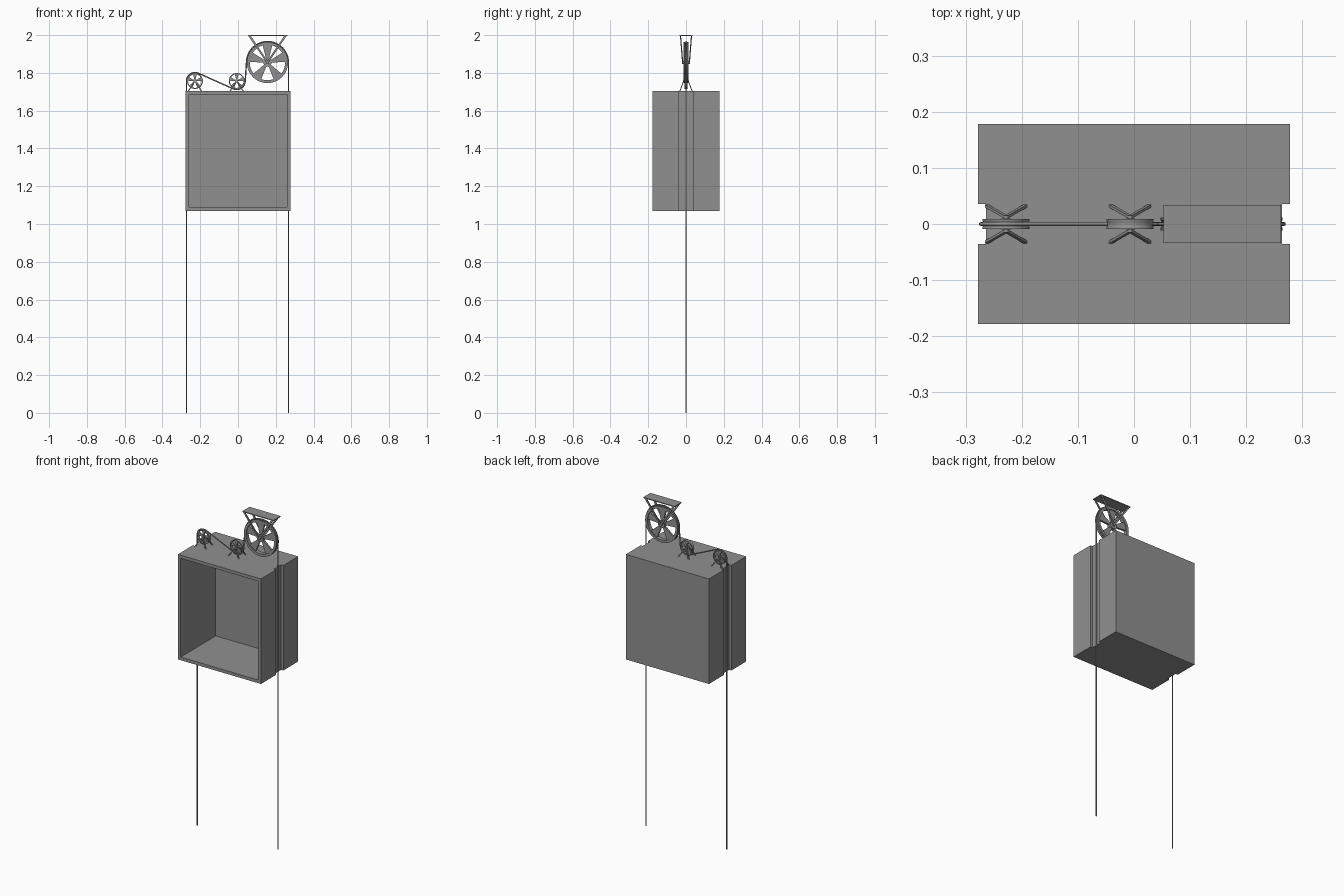
import bpy, bmesh, math
from mathutils import Vector

if "Cube" in bpy.data.objects:
    bpy.data.objects.remove(bpy.data.objects["Cube"])

grey = bpy.data.materials.new("mid grey")
grey.diffuse_color = (0.28, 0.28, 0.28, 1)
grey.use_nodes = True
grey.node_tree.nodes["Principled BSDF"].inputs["Base Color"].default_value = grey.diffuse_color


def finish(name, bm, smooth=False):
    bmesh.ops.recalc_face_normals(bm, faces=bm.faces)
    me = bpy.data.meshes.new(name)
    bm.to_mesh(me)
    bm.free()
    me.materials.append(grey)
    ob = bpy.data.objects.new(name, me)
    bpy.context.collection.objects.link(ob)
    if smooth:
        bpy.context.view_layer.objects.active = ob
        ob.select_set(True)
        bpy.ops.object.shade_smooth_by_angle(angle=math.radians(35))
        ob.select_set(False)
    return ob


def prism(bm, pts, move):
    """Extrude a flat outline along a vector."""
    f = bm.faces.new([bm.verts.new(p) for p in pts])
    r = bmesh.ops.extrude_face_region(bm, geom=[f])
    bmesh.ops.translate(bm, vec=move, verts=[v for v in r["geom"] if isinstance(v, bmesh.types.BMVert)])


def lathe(bm, cx, cz, profile, n=40):
    """Closed (radius, y) profile turned about a y axis."""
    rings = []
    for i in range(n):
        a = 2 * math.pi * i / n
        rings.append([bm.verts.new((cx + r * math.cos(a), y, cz + r * math.sin(a))) for r, y in profile])
    m = len(profile)
    for i in range(n):
        a, b = rings[i], rings[(i + 1) % n]
        for j in range(m):
            k = (j + 1) % m
            bm.faces.new((a[j], a[k], b[k], b[j]))


def bar(bm, a, b, w, d):
    """Flat bar from a to b, w wide in x and d thick in y."""
    def ring(p):
        return [bm.verts.new(Vector(p) + Vector((sx * w / 2, sy * d / 2, 0)))
                for sx, sy in ((-1, -1), (1, -1), (1, 1), (-1, 1))]
    p, q = ring(a), ring(b)
    bm.faces.new(p)
    bm.faces.new(q)
    for i in range(4):
        k = (i + 1) % 4
        bm.faces.new((p[i], p[k], q[k], q[i]))


# Open-fronted car with a rope groove down each side
X, Y, Z0, Z1 = 0.278, 0.178, 1.07, 1.705
GX, GY = 0.264, 0.036
outline = [(-X, -Y), (X, -Y), (X, -GY), (GX, -GY), (GX, GY), (X, GY),
           (X, Y), (-X, Y), (-X, GY), (-GX, GY), (-GX, -GY), (-X, -GY)]
bm = bmesh.new()
prism(bm, [(x, y, Z0) for x, y in outline], (0, 0, Z1 - Z0))
bm.faces.ensure_lookup_table()
bmesh.ops.recalc_face_normals(bm, faces=bm.faces)
front = [f for f in bm.faces if f.normal.y < -0.9 and f.calc_center_median().y < -Y + 0.001]
bmesh.ops.inset_region(bm, faces=front, thickness=0.027)
r = bmesh.ops.extrude_face_region(bm, geom=front)
bmesh.ops.translate(bm, vec=(0, 0.335, 0), verts=[v for v in r["geom"] if isinstance(v, bmesh.types.BMVert)])
bmesh.ops.delete(bm, geom=[f for f in front if f.is_valid], context='FACES')
finish("car_box", bm)


# Grooved pulley wheels with five flared spokes
def pulley(name, cx, cz, R, hw):
    bm = bmesh.new()
    rim = R * 0.86
    lathe(bm, cx, cz, [(rim, -hw), (R, -hw), (R, -hw * 0.6), (R * 0.96, -hw * 0.25),
                       (R * 0.96, hw * 0.25), (R, hw * 0.6), (R, hw), (rim, hw)])
    lathe(bm, cx, cz, [(R * 0.03, -hw * 1.1), (R * 0.2, -hw * 1.1), (R * 0.2, hw * 1.1), (R * 0.03, hw * 1.1)], 20)
    for k in range(5):
        a = math.radians(90 + 72 * k)
        pts = []
        for rr, da in ((0.15, -0.4), (0.89, -0.27), (0.89, 0.27), (0.15, 0.4)):
            pts.append((cx + R * rr * math.cos(a + da), -hw * 0.5, cz + R * rr * math.sin(a + da)))
        prism(bm, pts, (0, hw, 0))
    finish(name, bm, True)


def axle(name, cx, cz, rad, half):
    bm = bmesh.new()
    pts = [(cx + rad * math.cos(i * math.pi / 6), -half, cz + rad * math.sin(i * math.pi / 6)) for i in range(12)]
    prism(bm, pts, (0, 2 * half, 0))
    finish(name, bm, True)


LEFT, MID, BIG = (-0.228, 1.757), (-0.007, 1.757), (0.156, 1.855)

# Small pulleys on splayed four-legged stands
for side, (cx, cz) in (("left", LEFT), ("middle", MID)):
    pulley(side + "_pulley", cx, cz, 0.042, 0.009)
    axle(side + "_axle", cx, cz, 0.004, 0.015)
    bm = bmesh.new()
    for sx in (-1, 1):
        for sy in (-1, 1):
            bar(bm, (cx, sy * 0.0125, cz), (cx + sx * 0.034, sy * 0.032, Z1), 0.007, 0.005)
    finish(side + "_stand", bm)

# Large pulley hung from a ceiling plate
pulley("large_pulley", *BIG, 0.109, 0.012)
axle("large_axle", *BIG, 0.008, 0.022)
bm = bmesh.new()
for sx in (-1, 1):
    for sy in (-1, 1):
        bar(bm, (BIG[0], sy * 0.018, BIG[1]), (BIG[0] + sx * 0.095, sy * 0.029, 1.996), 0.012, 0.006)
prism(bm, [(0.053, -0.034, 1.995), (0.262, -0.034, 1.995), (0.262, 0.034, 1.995), (0.053, 0.034, 1.995)], (0, 0, 0.005))
finish("ceiling_hanger", bm)


# Rope over the left pulley, under the middle one and over the large one
def arc(c, R, a0, a1, n):
    for i in range(n + 1):
        a = math.radians(a0 + (a1 - a0) * i / n)
        yield (c[0] + R * math.cos(a), 0, c[1] + R * math.sin(a))


RS, RB = 0.045, 0.111
path = [(LEFT[0] - RS, 0, 0)]
path += arc(LEFT, RS, 180, 66, 12)
path += arc(MID, RS, 246, 356.7, 12)
path += arc(BIG, RB, 176.7, 0, 24)
path.append((BIG[0] + RB, 0, 0))
cu = bpy.data.curves.new("rope", 'CURVE')
cu.dimensions = '3D'
cu.bevel_depth = 0.0035
cu.bevel_resolution = 2
cu.use_fill_caps = True
sp = cu.splines.new('POLY')
sp.points.add(len(path) - 1)
for p, co in zip(sp.points, path):
    p.co = (*co, 1)
cu.materials.append(grey)
bpy.context.collection.objects.link(bpy.data.objects.new("rope", cu))
